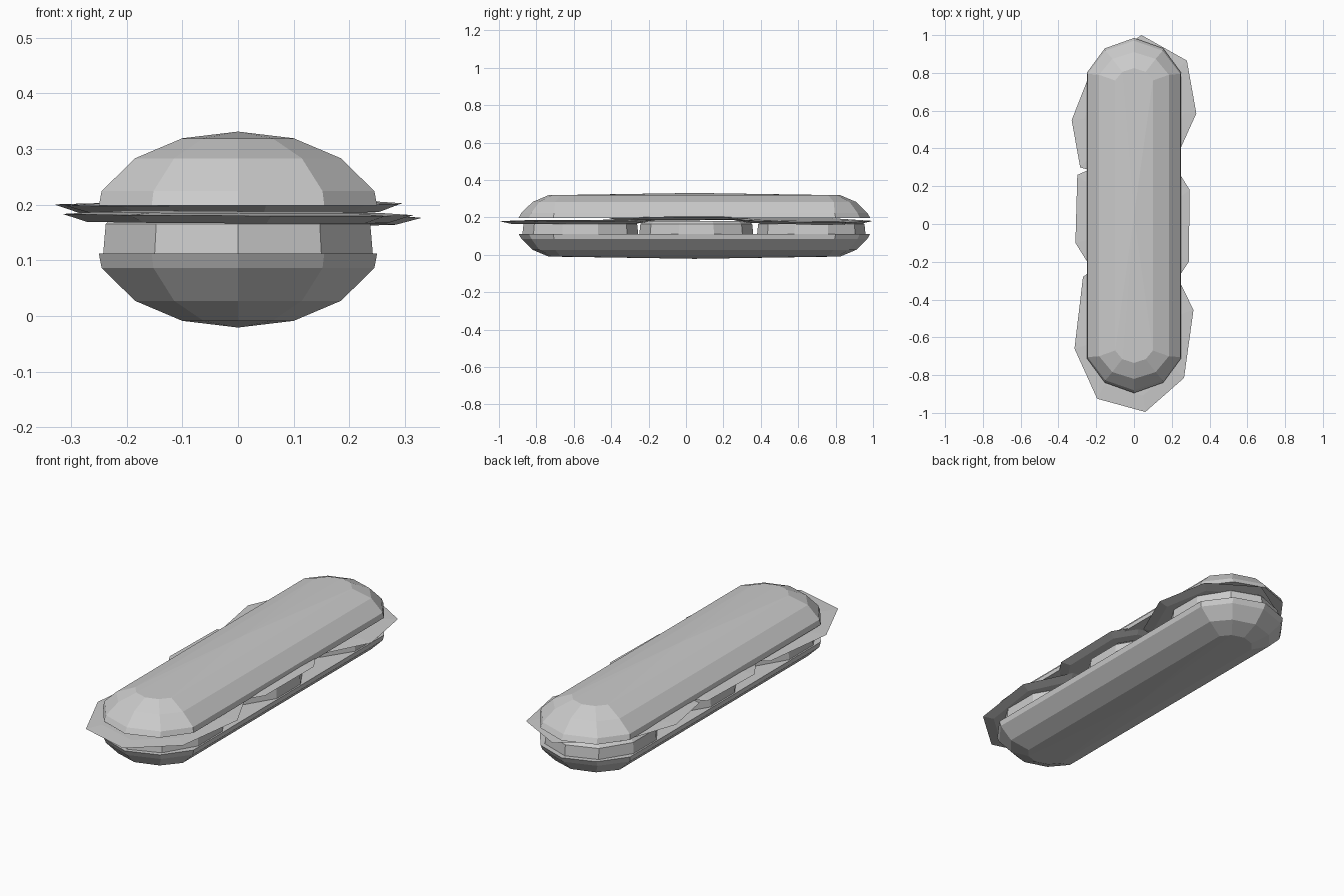
import bpy, bmesh, math

cube = bpy.data.objects.get("Cube")
if cube:
    bpy.data.objects.remove(cube)

grey = bpy.data.materials.new("plain grey")
grey.use_nodes = True
grey.diffuse_color = (0.6, 0.6, 0.6, 1)
grey.node_tree.nodes["Principled BSDF"].inputs["Base Color"].default_value = (0.6, 0.6, 0.6, 1)


def loft(name, rings, first=None, last=None):
    """Skin stacked rings; close each end with a fan to a point or a flat cap."""
    bm = bmesh.new()
    loops = [[bm.verts.new(p) for p in ring] for ring in rings]
    n = len(loops[0])
    for a, b in zip(loops, loops[1:]):
        for i in range(n):
            j = (i + 1) % n
            bm.faces.new((a[i], a[j], b[j], b[i]))
    for loop, tip in ((loops[0], first), (loops[-1], last)):
        if tip is None:
            bm.faces.new(loop)
        else:
            v = bm.verts.new(tip)
            for i in range(n):
                bm.faces.new((loop[i], loop[(i + 1) % n], v))
    bmesh.ops.recalc_face_normals(bm, faces=bm.faces)
    mesh = bpy.data.meshes.new(name)
    bm.to_mesh(mesh)
    bm.free()
    mesh.materials.append(grey)
    obj = bpy.data.objects.new(name, mesh)
    bpy.context.collection.objects.link(obj)
    return obj


BUN_Y = 0.045


def bun_ring(half_width, straight, tip, z):
    """Long outline with a four-sided rounded end at front and back."""
    shoulder = straight + 0.7 * (tip - straight)
    end = [(half_width, straight), (half_width * 0.62, shoulder), (0, tip),
           (-half_width * 0.62, shoulder), (-half_width, straight)]
    outline = end + [(-x, -y) for x, y in end]
    return [(x, y + BUN_Y, z) for x, y in outline]


# Bun halves: half width, straight half length, end reach, height above cut
steps = [(0.25, 0.755, 0.94, 0), (0.245, 0.75, 0.925, 0.026),
         (0.185, 0.745, 0.865, 0.085), (0.10, 0.715, 0.78, 0.121)]
for name, cut, up in (("top_bun", 0.198, 1), ("bottom_bun", 0.112, -1)):
    rings = [bun_ring(w, s, t, cut + up * h) for w, s, t, h in steps]
    loft(name, rings, last=(0, BUN_Y, cut + up * 0.133))

# Three thick filling slices in a row
for name, y, ry in (("front_slice", -0.565, 0.31), ("middle_slice", 0.055, 0.305),
                    ("back_slice", 0.67, 0.29)):
    rings = []
    for z, s in ((0.108, 1), (0.165, 0.98), (0.182, 0.9)):
        angles = [math.tau * (i + 0.5) / 10 for i in range(10)]
        rings.append([(0.255 * s * math.cos(a), y + ry * s * math.sin(a), z) for a in angles])
    loft(name, rings)


def leaf(name, outline, z, tilt_x, tilt_y):
    """Thin tilted leaf with a sharp rim and a shallow belly."""
    cx = sum(p[0] for p in outline) / len(outline)
    cy = sum(p[1] for p in outline) / len(outline)

    def ring(s, dz):
        pts = []
        for x, y in outline:
            px, py = (x - cx) * s, (y - cy) * s
            pts.append((cx + px, cy + py, z + dz + tilt_x * px + tilt_y * py))
        return pts
    loft(name, [ring(0.86, -0.014), ring(1, 0), ring(0.8, 0.004)])


# Three overlapping leaves
leaf("front_leaf", [(-0.27, -0.28), (-0.315, -0.66), (-0.195, -0.925), (0.06, -0.995),
                    (0.265, -0.815), (0.315, -0.455), (0.2, -0.22), (-0.1, -0.16)],
     0.182, -0.005, 0.005)
leaf("middle_leaf", [(-0.30, 0.26), (-0.31, -0.10), (-0.21, -0.26), (0.05, -0.42),
                     (0.23, -0.29), (0.29, -0.20), (0.295, 0.18), (0.22, 0.30), (-0.05, 0.37)],
     0.2, 0.005, 0.005)
leaf("back_leaf", [(-0.22, 0.83), (-0.33, 0.55), (-0.285, 0.30), (-0.05, 0.23),
                   (0.21, 0.32), (0.33, 0.585), (0.28, 0.865), (0.04, 1.0)],
     0.188, -0.036, -0.012)
